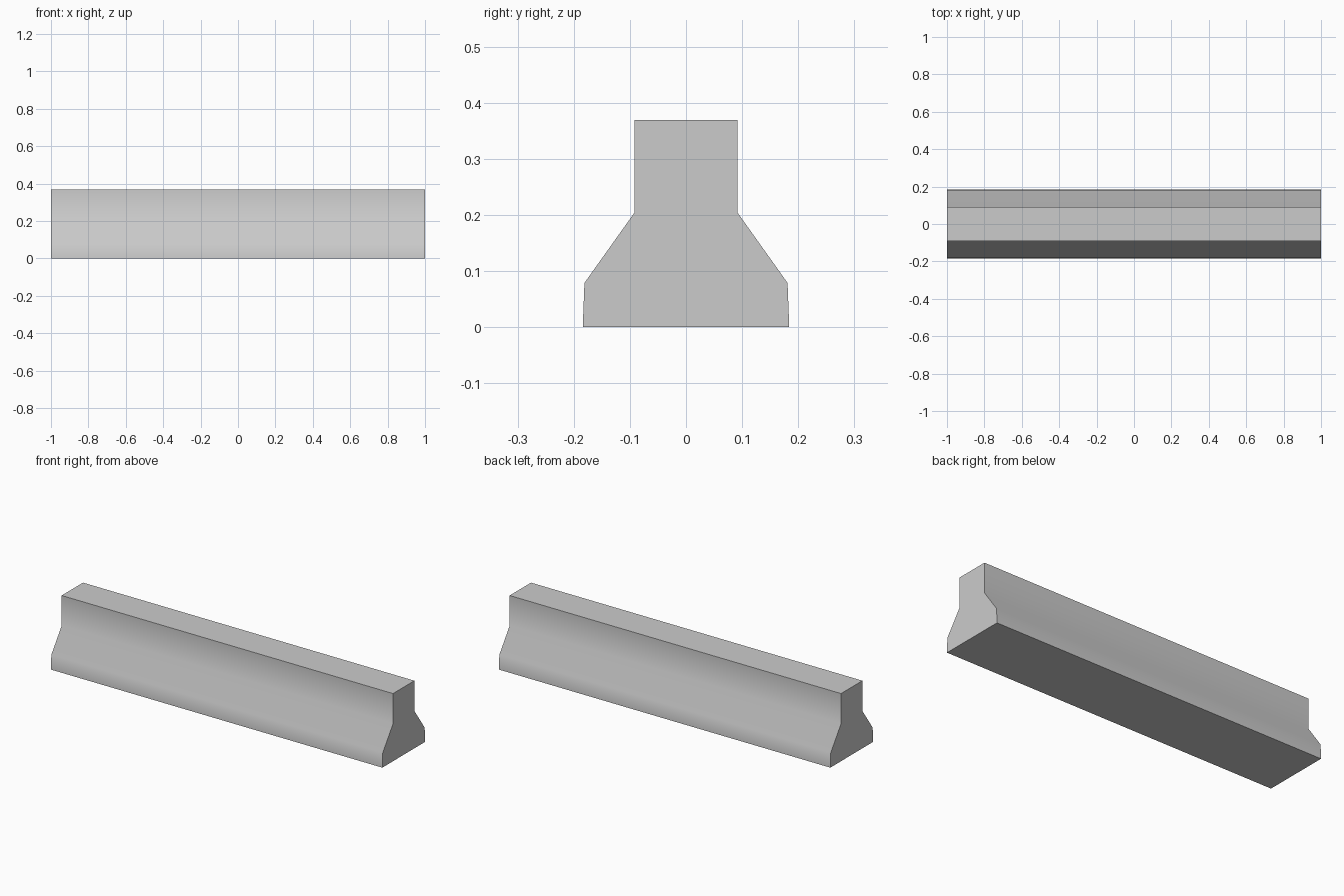
import bpy, bmesh, math

if "Cube" in bpy.data.objects:
    bpy.data.objects.remove(bpy.data.objects["Cube"])

LENGTH = 2.0
# Half of the barrier cross-section (y, z), from foot to top
HALF = [(0.184, 0.0), (0.181, 0.079), (0.092, 0.204), (0.092, 0.369)]
profile = HALF + [(-y, z) for y, z in reversed(HALF)]

# Concrete barrier: mirrored profile extruded along x
bm = bmesh.new()
end = bm.faces.new([bm.verts.new((-LENGTH / 2, y, z)) for y, z in profile])
ext = bmesh.ops.extrude_face_region(bm, geom=[end], use_keep_orig=True)
moved = [g for g in ext["geom"] if isinstance(g, bmesh.types.BMVert)]
bmesh.ops.translate(bm, verts=moved, vec=(LENGTH, 0, 0))
bmesh.ops.recalc_face_normals(bm, faces=bm.faces)

mesh = bpy.data.meshes.new("road_barrier")
bm.to_mesh(mesh)
bm.free()
barrier = bpy.data.objects.new("road_barrier", mesh)
bpy.context.collection.objects.link(barrier)

# Soft bends on the sides, crisp top, foot and ends
bpy.context.view_layer.objects.active = barrier
barrier.select_set(True)
bpy.ops.object.shade_smooth_by_angle(angle=math.radians(50))
